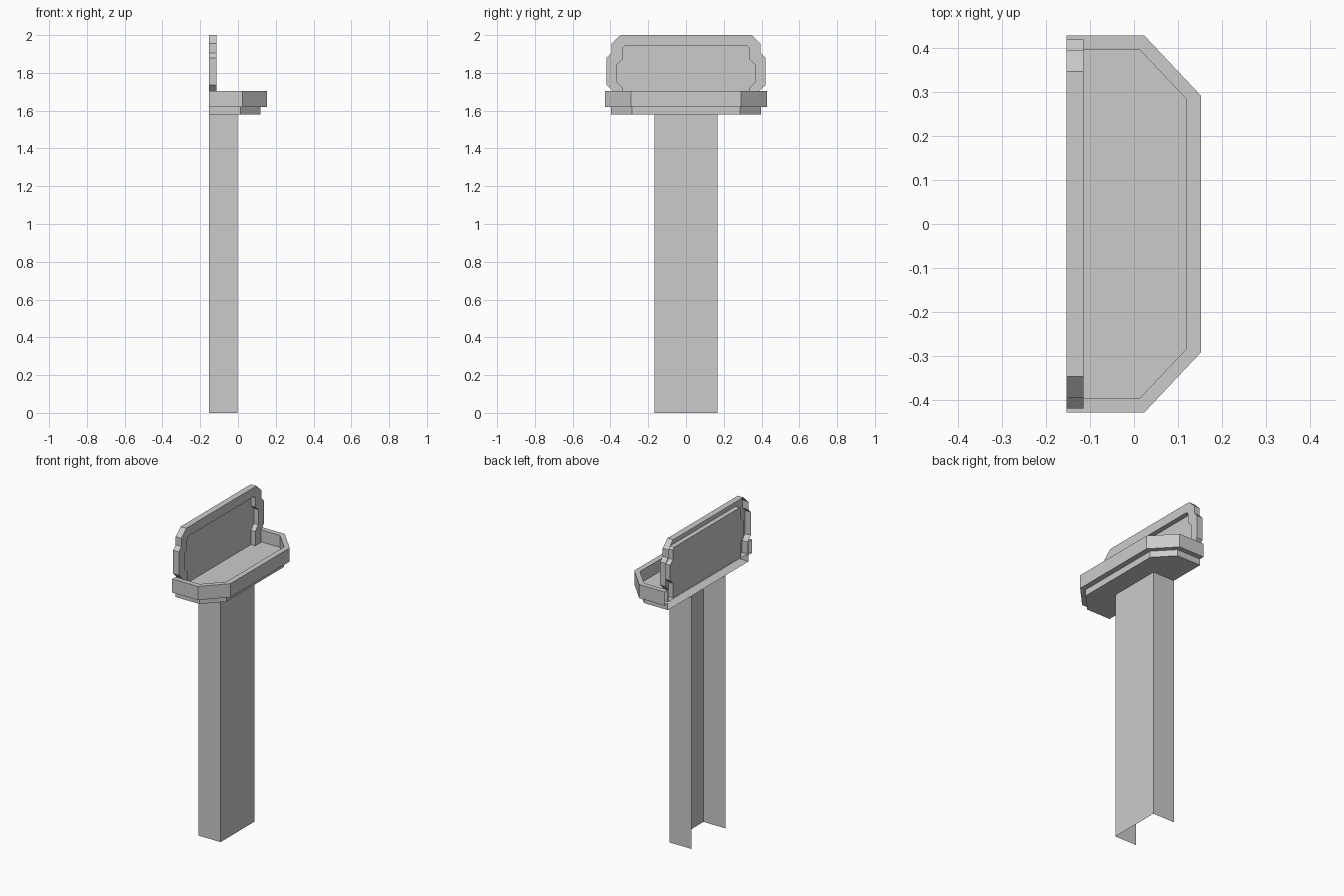
import bpy
import bmesh

if "Cube" in bpy.data.objects:
    bpy.data.objects.remove(bpy.data.objects["Cube"])

BACK = -0.154


def mirrored(half):
    """Complete an open outline by mirroring (y, other) points across y = 0."""
    return half + [(-y, v) for y, v in reversed(half)]


def shell(name, loops, cap_first=False, cap_last=False):
    """Loft open outlines into a thin shell, optionally capping the end outlines."""
    bm = bmesh.new()
    rows = [[bm.verts.new(p) for p in loop] for loop in loops]
    for a, b in zip(rows, rows[1:]):
        for i in range(len(a) - 1):
            bm.faces.new((a[i], a[i + 1], b[i + 1], b[i]))
    if cap_first:
        bm.faces.new(rows[0])
    if cap_last:
        bm.faces.new(rows[-1])
    bmesh.ops.recalc_face_normals(bm, faces=bm.faces)
    mesh = bpy.data.meshes.new(name)
    bm.to_mesh(mesh)
    bm.free()
    obj = bpy.data.objects.new(name, mesh)
    bpy.context.collection.objects.link(obj)
    return obj


def level(outline, z):
    return [(x, y, z) for y, x in outline]


def upright(outline, x):
    return [(x, y, z) for y, z in outline]


# Pedestal: channel open at the back and the bottom
channel = mirrored([(0.168, BACK), (0.168, -0.003)])
shell("pedestal", [level(channel, 0), level(channel, 1.58)])

# Tray: sunken floor, raised rim and stepped underside, open at the back
rim = mirrored([(0.43, BACK), (0.43, 0.023), (0.292, 0.153)])
basin = mirrored([(0.398, BACK), (0.398, 0.012), (0.285, 0.119)])
shell("tray", [level(basin, 1.63), level(basin, 1.705), level(rim, 1.705),
               level(rim, 1.62), level(basin, 1.62), level(basin, 1.58)],
      cap_first=True, cap_last=True)

# Back panel: notched frame, hollow behind, with a recessed field
frame = mirrored([(0.39, 1.63), (0.39, 1.705), (0.42, 1.735), (0.42, 1.88),
                  (0.395, 1.905), (0.395, 1.955), (0.347, 2.0)])
field = mirrored([(0.335, 1.63), (0.335, 1.72), (0.365, 1.75), (0.365, 1.845),
                  (0.337, 1.87), (0.337, 1.93), (0.325, 1.942)])
shell("back_panel", [upright(frame, BACK), upright(frame, -0.115),
                     upright(field, -0.115), upright(field, -0.145)],
      cap_last=True)
